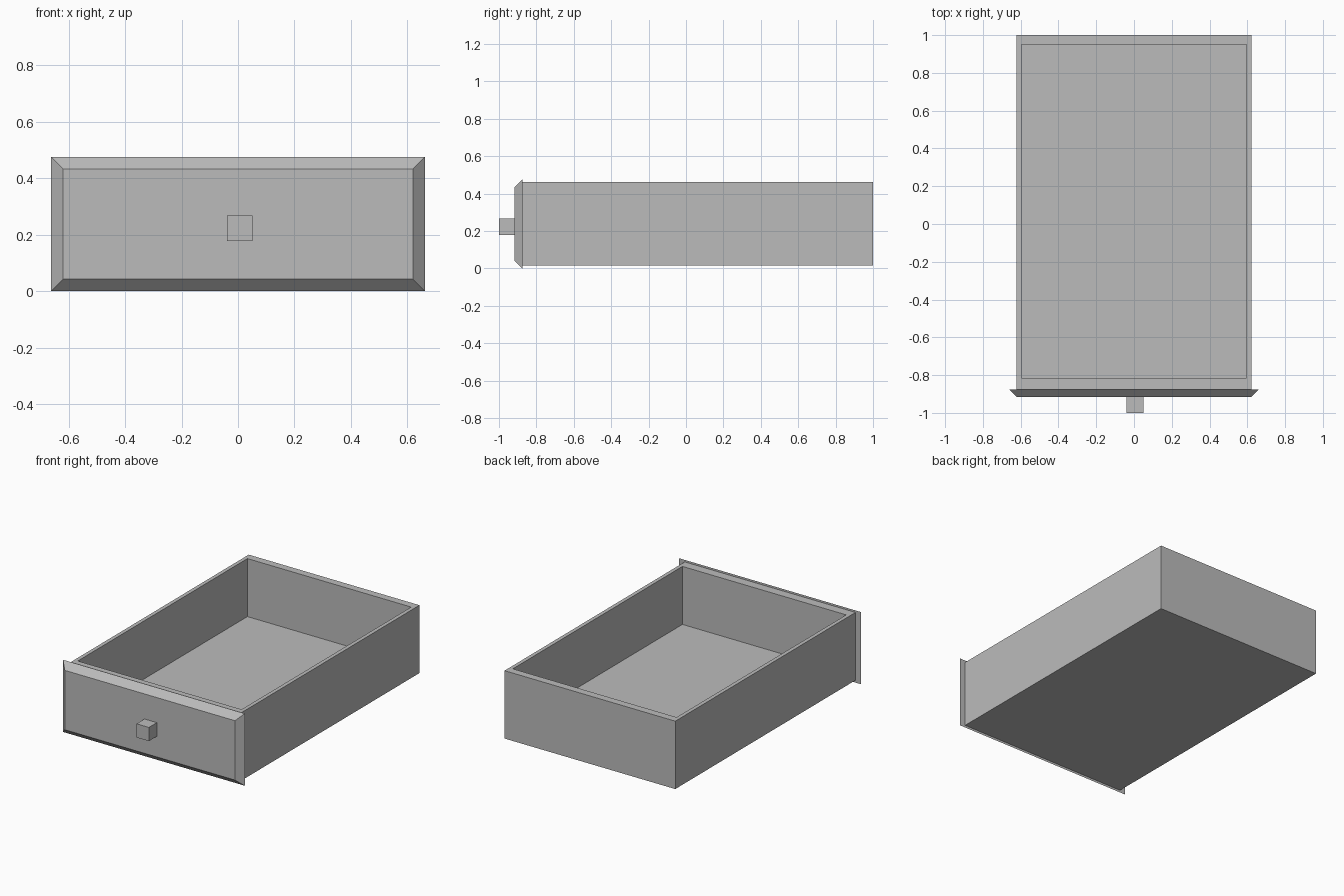
import bpy
import bmesh
from mathutils import Vector

if "Cube" in bpy.data.objects:
    bpy.data.objects.remove(bpy.data.objects["Cube"], do_unlink=True)

grey = bpy.data.materials.new("plain_grey")
grey.use_nodes = True
grey.diffuse_color = (0.5, 0.5, 0.5, 1)
grey.node_tree.nodes["Principled BSDF"].inputs["Base Color"].default_value = (0.5, 0.5, 0.5, 1)


def box_mesh(low, high):
    """Return a bmesh box spanning two opposite corners."""
    low, high = Vector(low), Vector(high)
    bm = bmesh.new()
    bmesh.ops.create_cube(bm, size=1)
    bmesh.ops.scale(bm, vec=high - low, verts=bm.verts)
    bmesh.ops.translate(bm, vec=(low + high) / 2, verts=bm.verts)
    bm.normal_update()
    return bm


def face_towards(bm, direction):
    return max(bm.faces, key=lambda f: f.normal.dot(Vector(direction)))


def finish(bm, name):
    mesh = bpy.data.meshes.new(name)
    bm.to_mesh(mesh)
    bm.free()
    mesh.materials.append(grey)
    obj = bpy.data.objects.new(name, mesh)
    bpy.context.collection.objects.link(obj)
    return obj


# Open tray: inset the top face to form the rim, then sink it to the floor
tray = box_mesh((-0.622, -0.875, 0.015), (0.622, 1, 0.462))
top = face_towards(tray, (0, 0, 1))
bmesh.ops.inset_region(tray, faces=[top], thickness=0.036)
for v in top.verts:
    v.co.y = 0.95 if v.co.y > 0 else -0.815
well = bmesh.ops.extrude_discrete_faces(tray, faces=[top])["faces"][0]
for v in well.verts:
    v.co.z = 0.08
finish(tray, "drawer_tray")

# Front panel with a chamfer running from the back edge to the front face
panel = box_mesh((-0.662, -0.917, 0), (0.662, -0.875, 0.475))
centre_z = 0.2375
for v in face_towards(panel, (0, -1, 0)).verts:
    v.co.x -= 0.042 if v.co.x > 0 else -0.042
    v.co.z -= 0.042 if v.co.z > centre_z else -0.042
finish(panel, "front_panel")

# Square pull knob
finish(box_mesh((-0.039, -1, 0.178), (0.051, -0.917, 0.268)), "pull_knob")
